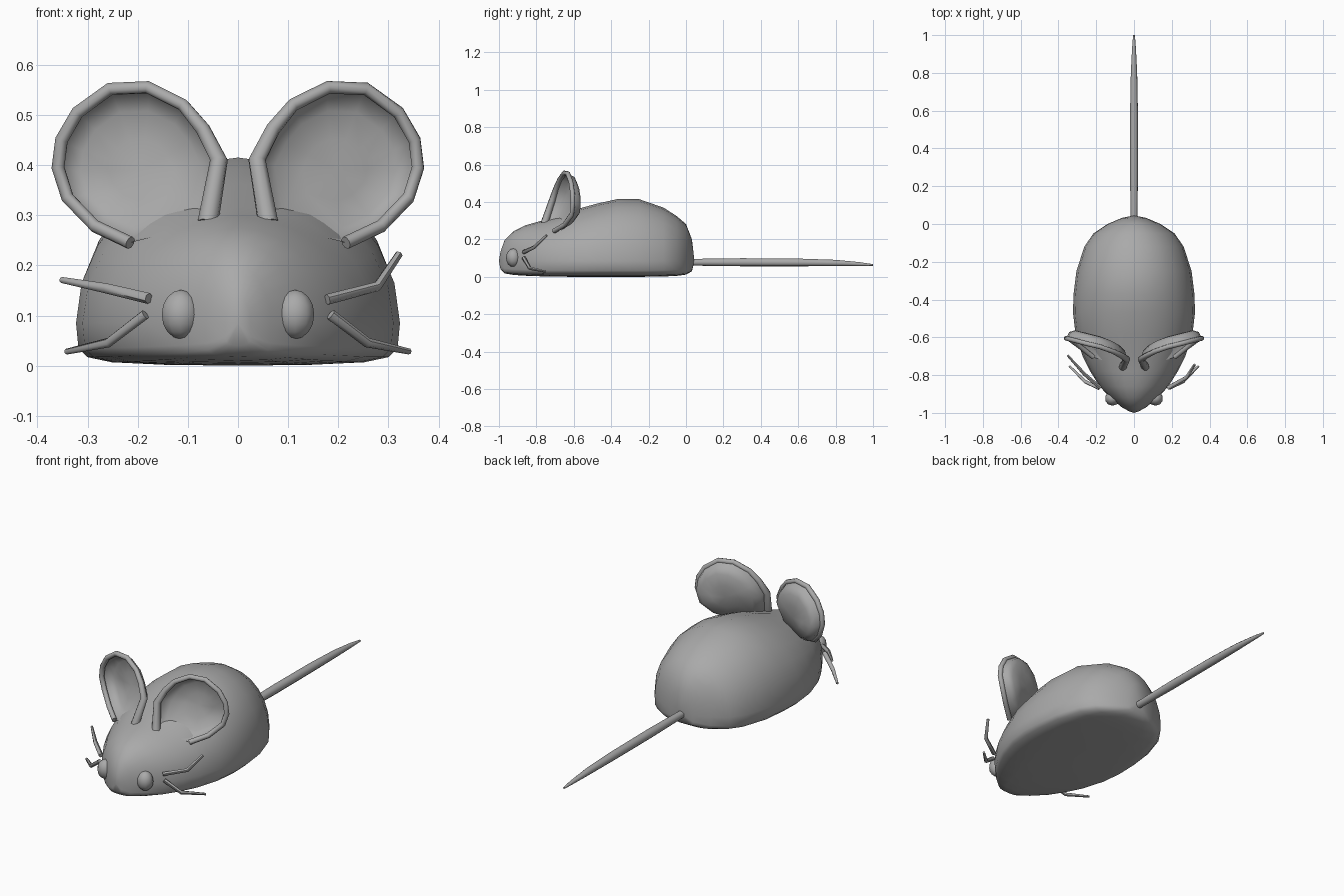
import bpy, bmesh, math
from mathutils import Vector

if "Cube" in bpy.data.objects:
    bpy.data.objects.remove(bpy.data.objects["Cube"])

grey = bpy.data.materials.new("plain_grey")
grey.diffuse_color = (0.4, 0.4, 0.4, 1)
grey.use_nodes = True
grey.node_tree.nodes["Principled BSDF"].inputs["Base Color"].default_value = grey.diffuse_color


def finish(name, bm, angle=60):
    bmesh.ops.recalc_face_normals(bm, faces=bm.faces[:])
    me = bpy.data.meshes.new(name)
    bm.to_mesh(me)
    bm.free()
    me.materials.append(grey)
    ob = bpy.data.objects.new(name, me)
    bpy.context.collection.objects.link(ob)
    bpy.ops.object.select_all(action='DESELECT')
    ob.select_set(True)
    bpy.context.view_layer.objects.active = ob
    bpy.ops.object.shade_smooth_by_angle(angle=math.radians(angle))
    return ob


def bridge(bm, a, b):
    n = len(a)
    for i in range(n):
        bm.faces.new((a[i], a[(i + 1) % n], b[(i + 1) % n], b[i]))


def fan(bm, ring, tip):
    for i in range(len(ring)):
        bm.faces.new((ring[i], ring[(i + 1) % len(ring)], tip))


def tube(name, pts, radii, sides=8):
    """Round tube with capped ends along a path."""
    pts = [Vector(p) for p in pts]
    bm = bmesh.new()
    rings, side = [], None
    for i, p in enumerate(pts):
        t = (pts[min(i + 1, len(pts) - 1)] - pts[max(i - 1, 0)]).normalized()
        if side is None:
            side = t.cross(Vector((0.3, 0.5, 0.8)))
        side = (side - t * side.dot(t)).normalized()
        up = t.cross(side)
        ring = []
        for k in range(sides):
            a = math.tau * k / sides
            ring.append(bm.verts.new(p + radii[i] * (side * math.cos(a) + up * math.sin(a))))
        rings.append(ring)
    for a, b in zip(rings, rings[1:]):
        bridge(bm, a, b)
    bm.faces.new(rings[0])
    bm.faces.new(rings[-1])
    return finish(name, bm)


# Body: sections (y, half width, top, bottom) with rounded back and flat belly
sections = [(-0.992, 0.025, 0.135, 0.040), (-0.97, 0.065, 0.195, 0.018),
            (-0.92, 0.125, 0.245, 0.010), (-0.86, 0.182, 0.275, 0.006),
            (-0.78, 0.232, 0.298, 0.003), (-0.70, 0.272, 0.318, 0.001),
            (-0.58, 0.310, 0.363, 0.0), (-0.47, 0.323, 0.393, 0.0),
            (-0.37, 0.320, 0.415, 0.0), (-0.25, 0.305, 0.415, 0.0),
            (-0.12, 0.263, 0.370, 0.002), (-0.05, 0.215, 0.325, 0.005),
            (0.0, 0.140, 0.282, 0.012), (0.032, 0.065, 0.200, 0.030)]
WIDE = 0.085
lower = [(0.985, 0.4), (0.93, 0.2), (0.78, 0.08), (0.45, 0.02)]
bm = bmesh.new()
rings = []
for y, w, top, bot in sections:
    half = [(w * math.cos(a), WIDE + (top - WIDE) * math.sin(a))
            for a in (math.radians(15 * k) for k in range(5, -1, -1))]
    half += [(w * fx, bot + (WIDE - bot) * fz) for fx, fz in lower]
    loop = [(0, top)] + half + [(0, bot)] + [(-x, z) for x, z in reversed(half)]
    rings.append([bm.verts.new((x, y, z)) for x, z in loop])
for a, b in zip(rings, rings[1:]):
    bridge(bm, a, b)
fan(bm, rings[0], bm.verts.new((0, -1.0, 0.085)))
fan(bm, rings[-1], bm.verts.new((0, 0.045, 0.085)))
finish("body", bm, 80)

# Tail
tube("tail", [(0, 0.02, 0.078), (0, 0.3, 0.078), (0, 0.6, 0.077), (0, 0.8, 0.074),
              (0, 0.93, 0.068), (0, 1.0, 0.063)],
     [0.019, 0.023, 0.022, 0.018, 0.011, 0.005])

# Ears: rim tube plus a bowl that bulges backwards
rim = [(0.060, -0.757, 0.285), (0.038, -0.715, 0.41), (0.070, -0.695, 0.472),
       (0.110, -0.675, 0.520), (0.180, -0.650, 0.555), (0.255, -0.632, 0.552),
       (0.320, -0.615, 0.505), (0.352, -0.607, 0.450), (0.359, -0.605, 0.395),
       (0.340, -0.610, 0.335), (0.285, -0.650, 0.278), (0.215, -0.705, 0.245)]
rim_radii = [0.021, 0.018, 0.015] + [0.013] * 9
back = Vector((-0.1, 1, -0.15))
for s, label in ((1, "right"), (-1, "left")):
    pts = [Vector((s * x, y, z)) for x, y, z in rim]
    tube(label + "_ear_rim", pts, rim_radii)
    push = Vector((s * back.x, back.y, back.z))
    mid = Vector((s * 0.2, -0.662, 0.40))
    bm = bmesh.new()
    rings = [[bm.verts.new(mid + (p - mid) * f + push * d) for p in pts]
             for f, d in ((1, 0), (0.92, 0.038), (0.75, 0.056), (0.4, 0.064))]
    for a, b in zip(rings, rings[1:]):
        bridge(bm, a, b)
    fan(bm, rings[-1], bm.verts.new(mid + push * 0.066))
    finish(label + "_ear_bowl", bm, 80)

    # Eyes
    bm = bmesh.new()
    bmesh.ops.create_uvsphere(bm, u_segments=10, v_segments=8, radius=1)
    for v in bm.verts:
        v.co = Vector((s * 0.114 + v.co.x * 0.040, -0.923 + v.co.y * 0.039,
                       0.102 + v.co.z * 0.049))
    finish(label + "_eye", bm)

    # Lower whiskers
    tube(label + "_lower_whisker", [(s * 0.185, -0.868, 0.102), (s * 0.258, -0.835, 0.046),
                                    (s * 0.342, -0.752, 0.028)], [0.011, 0.010, 0.006], 6)

# Upper whiskers: the right one bends up, the left one stays level
tube("right_upper_whisker", [(0.178, -0.868, 0.132), (0.278, -0.812, 0.158),
                             (0.321, -0.745, 0.222)], [0.011, 0.010, 0.008], 6)
tube("left_upper_whisker", [(-0.178, -0.868, 0.134), (-0.262, -0.795, 0.154),
                            (-0.352, -0.695, 0.171)], [0.011, 0.010, 0.006], 6)
